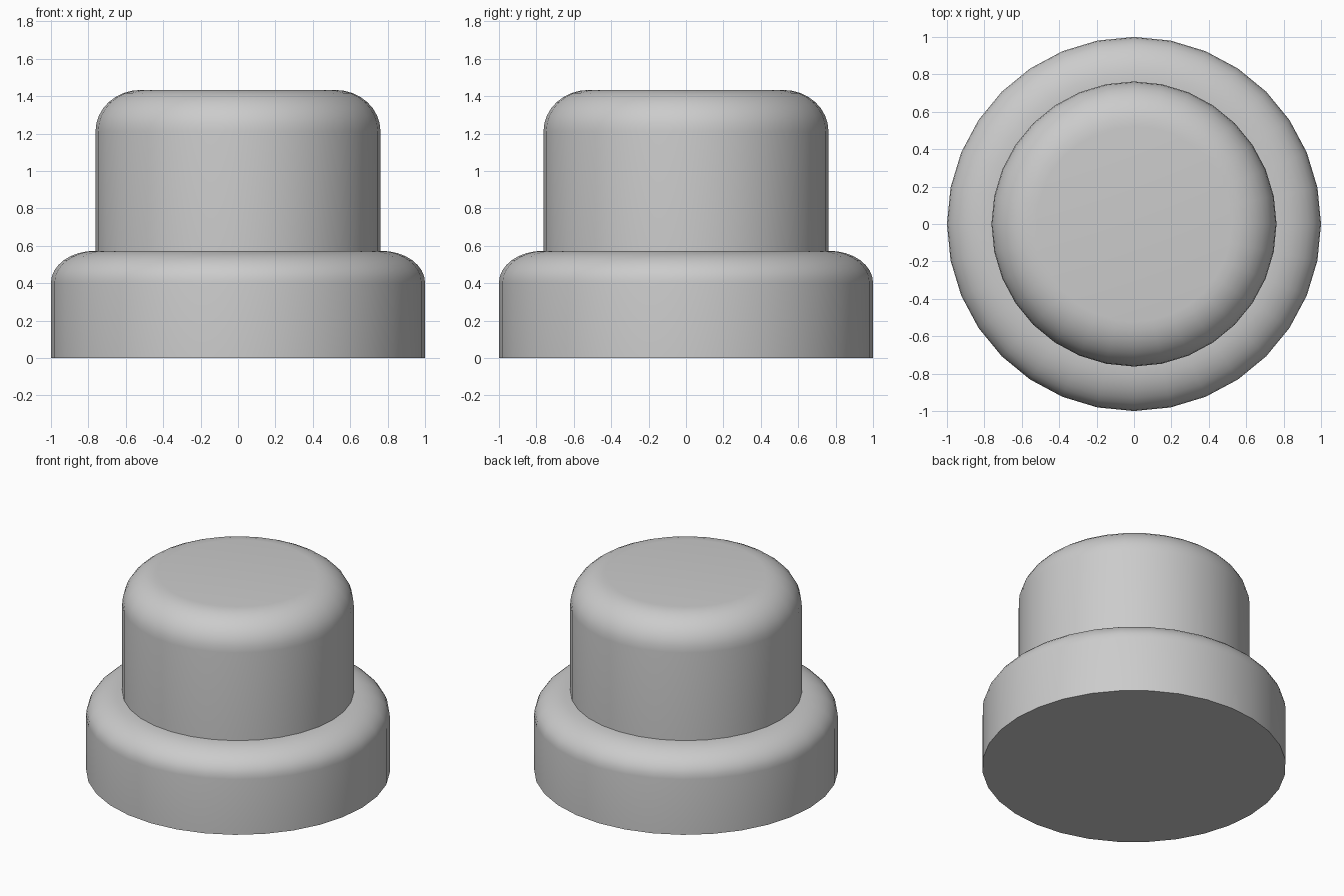
import bpy, bmesh, math

if "Cube" in bpy.data.objects:
    bpy.data.objects.remove(bpy.data.objects["Cube"])

SIDES = 32


def rounded_drum(name, radius, z0, z1, fillet_r, fillet_h, steps=8):
    """Capped cylinder with an elliptical rounded top rim."""
    profile = [(radius, z0)]
    for i in range(steps + 1):
        a = math.pi / 2 * i / steps
        profile.append((radius - fillet_r + fillet_r * math.cos(a),
                        z1 - fillet_h + fillet_h * math.sin(a)))
    bm = bmesh.new()
    rings = [[bm.verts.new((r * math.cos(2 * math.pi * k / SIDES),
                            r * math.sin(2 * math.pi * k / SIDES), z))
              for k in range(SIDES)] for r, z in profile]
    for low, high in zip(rings, rings[1:]):
        for k in range(SIDES):
            n = (k + 1) % SIDES
            bm.faces.new((low[k], low[n], high[n], high[k]))
    bm.faces.new(rings[-1])
    bm.faces.new(rings[0][::-1])
    mesh = bpy.data.meshes.new(name)
    bm.to_mesh(mesh)
    bm.free()
    obj = bpy.data.objects.new(name, mesh)
    bpy.context.collection.objects.link(obj)
    bpy.ops.object.select_all(action='DESELECT')
    obj.select_set(True)
    bpy.context.view_layer.objects.active = obj
    bpy.ops.object.shade_smooth_by_angle(angle=math.radians(35))
    return obj


# Wide base collar
rounded_drum("base_collar", 1.0, 0.0, 0.573, 0.235, 0.17)
# Narrower button cap sitting on the collar
rounded_drum("button_cap", 0.762, 0.573, 1.433, 0.24, 0.222)
